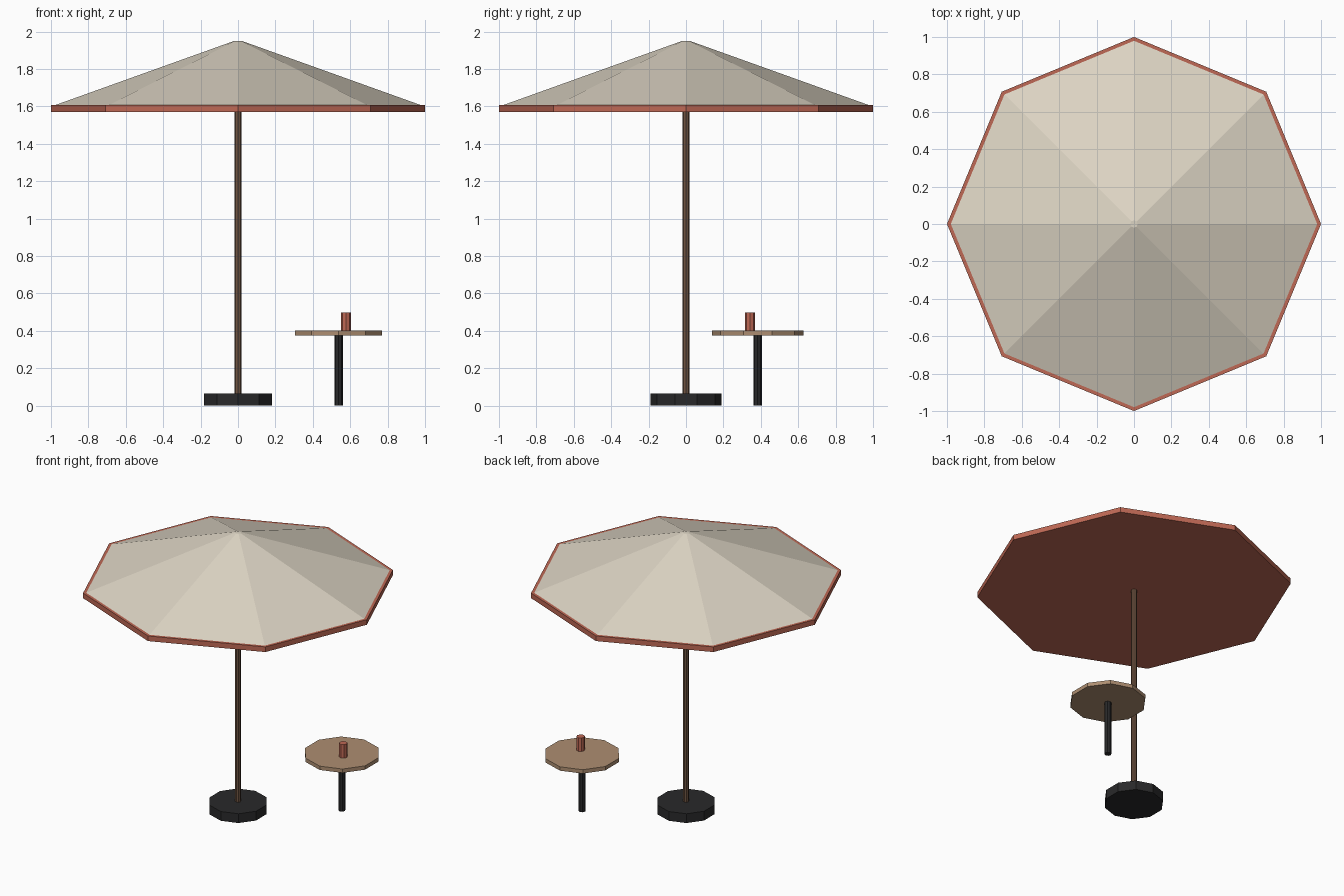
import bpy

if "Cube" in bpy.data.objects:
    bpy.data.objects.remove(bpy.data.objects["Cube"])


def material(name, rgb):
    m = bpy.data.materials.new(name)
    m.diffuse_color = (*rgb, 1)
    m.use_nodes = True
    m.node_tree.nodes["Principled BSDF"].inputs["Base Color"].default_value = m.diffuse_color
    return m


cream = material("cream canvas", (0.72, 0.66, 0.55))
red = material("terracotta red", (0.52, 0.14, 0.09))
brown = material("dark wood", (0.16, 0.09, 0.055))
tan = material("light wood", (0.42, 0.27, 0.165))
black = material("charcoal", (0.022, 0.022, 0.023))


def prism(name, sides, r1, r2, z0, z1, mat, x=0, y=0):
    """Flat-sided, capped column or cone standing between two heights."""
    bpy.ops.mesh.primitive_cone_add(vertices=sides, radius1=r1, radius2=r2,
                                    depth=z1 - z0, location=(x, y, (z0 + z1) / 2))
    ob = bpy.context.object
    ob.name = name
    ob.data.materials.append(mat)
    return ob


# Parasol
prism("parasol_base", 10, 0.19, 0.19, 0, 0.065, black)
prism("parasol_pole", 8, 0.018, 0.018, 0.06, 1.6, brown)
prism("canopy_rim", 8, 1.0, 1.0, 1.57, 1.606, red)
prism("canopy", 8, 0.985, 0.02, 1.604, 1.95, cream)

# Side table with a cup
tx, ty = 0.538, 0.383
prism("table_leg", 8, 0.023, 0.023, 0, 0.38, black, tx, ty)
prism("table_top", 10, 0.245, 0.245, 0.375, 0.402, tan, tx, ty)
prism("cup", 8, 0.027, 0.027, 0.40, 0.497, red, 0.577, 0.343)
